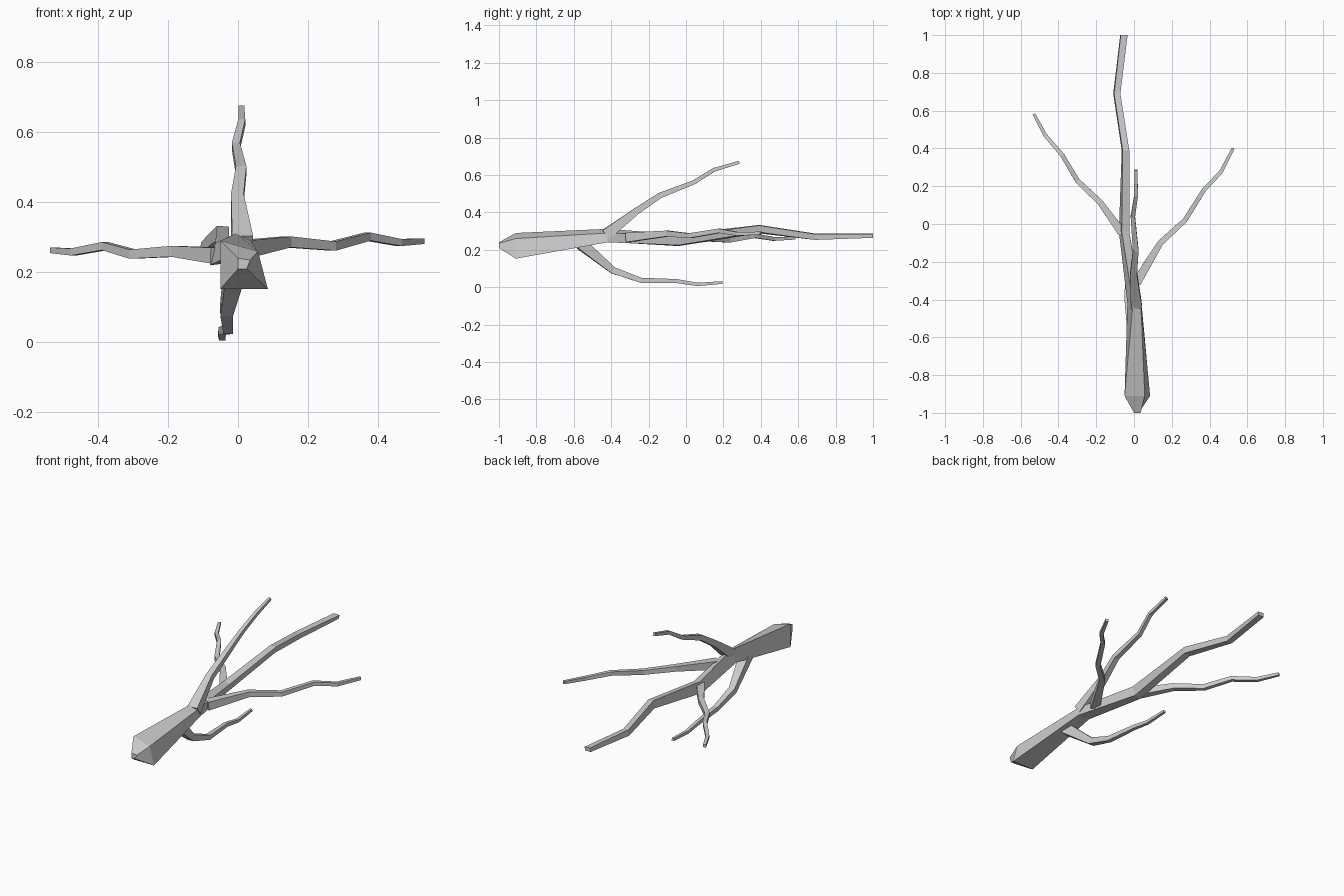
import bpy, bmesh
from mathutils import Vector

cube = bpy.data.objects.get("Cube")
if cube:
    bpy.data.objects.remove(cube, do_unlink=True)

bark = bpy.data.materials.new("grey_bark")
bark.use_nodes = True
grey = (0.6, 0.6, 0.6, 1)
bark.diffuse_color = grey
bark.node_tree.nodes["Principled BSDF"].inputs["Base Color"].default_value = grey


def skin(name, rings):
    """Join four-sided rings into a closed, flat-shaded limb."""
    bm = bmesh.new()
    loops = [[bm.verts.new(p) for p in ring] for ring in rings]
    for a, b in zip(loops, loops[1:]):
        for i in range(4):
            j = (i + 1) % 4
            bm.faces.new((a[i], a[j], b[j], b[i]))
    bm.faces.new(loops[0][::-1])
    bm.faces.new(loops[-1])
    bmesh.ops.recalc_face_normals(bm, faces=bm.faces)
    mesh = bpy.data.meshes.new(name)
    bm.to_mesh(mesh)
    bm.free()
    mesh.materials.append(bark)
    obj = bpy.data.objects.new(name, mesh)
    bpy.context.collection.objects.link(obj)


def limb_rings(path, widths):
    """Square rings across a bent path, tapering by the given widths."""
    pts = [Vector(p) for p in path]
    rings = []
    for i, (p, w) in enumerate(zip(pts, widths)):
        t = (pts[min(i + 1, len(pts) - 1)] - pts[max(i - 1, 0)]).normalized()
        side = t.cross(Vector((0, 0, 1))).normalized() * w / 2
        up = side.cross(t)
        rings.append([p - side - up, p + side - up, p + side + up, p - side + up])
    return rings


# Trunk: blunt pointed butt, thick bole, then the long bent leader
def slab(y, corners):
    return [Vector((x, y, z)) for x, z in corners]

bole = [
    slab(-1.0, [(0, .21), (.025, .21), (.035, .235), (0, .24)]),
    slab(-.91, [(-.05, .153), (.085, .153), (.057, .26), (-.05, .29)]),
    slab(-.42, [(-.035, .242), (.04, .24), (.036, .29), (-.005, .312)]),
]
leader = [
    slab(-.04, [(-.08, .22), (-.04, .225), (-.025, .275), (-.065, .283)]),
    slab(.39, [(-.065, .288), (-.03, .295), (-.025, .33), (-.06, .333)]),
    slab(.69, [(-.11, .253), (-.075, .253), (-.072, .284), (-.105, .287)]),
    slab(1.0, [(-.073, .264), (-.036, .264), (-.034, .285), (-.07, .287)]),
]
skin("trunk", bole + leader)

# Side branches: each one bends in short straight lengths
taper = [.055, .042, .034, .027, .022, .017]
branches = {
    "upper_branch": ([(.012, -.43, .28), (-.002, -.26, .41), (.009, -.14, .49),
                      (-.006, .04, .56), (.011, .15, .628), (.01, .285, .668)],
                     [.06, .036, .03, .023, .02, .016]),
    "lower_branch": ([(-.005, -.56, .23), (-.033, -.39, .09), (-.028, -.24, .037),
                      (-.045, -.05, .033), (-.045, .06, .015), (-.05, .195, .025)],
                     [.06, .036, .027, .021, .018, .014]),
    "left_branch": ([(.012, -.31, .266), (.14, -.1, .287), (.27, .02, .275),
                     (.37, .18, .302), (.46, .275, .285), (.525, .4, .289)],
                    [.05, .031, .026, .023, .02, .016]),
    "right_branch": ([(-.06, -.05, .248), (-.18, .115, .26), (-.3, .23, .252),
                      (-.38, .365, .275), (-.47, .47, .258), (-.53, .582, .263)],
                     [.045, .031, .026, .023, .02, .016]),
}
for name, (path, widths) in branches.items():
    skin(name, limb_rings(path, widths))
